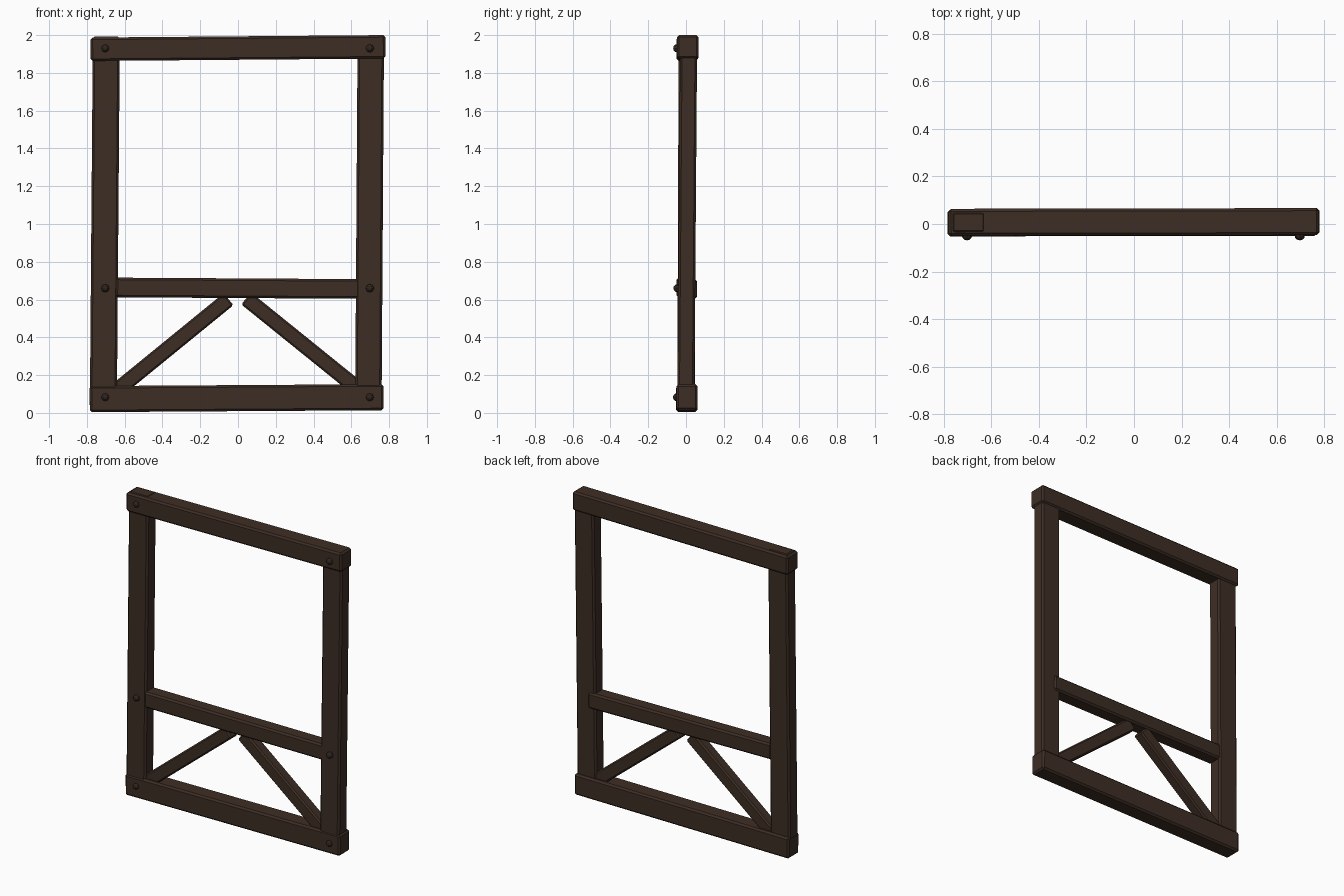
import bpy, bmesh, math
from mathutils import Vector, Matrix

if "Cube" in bpy.data.objects:
    bpy.data.objects.remove(bpy.data.objects["Cube"])


def material(name, rgb):
    m = bpy.data.materials.new(name)
    m.diffuse_color = (*rgb, 1)
    m.use_nodes = True
    m.node_tree.nodes["Principled BSDF"].inputs["Base Color"].default_value = m.diffuse_color
    return m


WOOD = material("dark brown wood", (0.047, 0.027, 0.018))
IRON = material("dark bolt", (0.030, 0.019, 0.014))


def finish(name, bm, mat):
    me = bpy.data.meshes.new(name)
    bmesh.ops.recalc_face_normals(bm, faces=bm.faces)
    bm.to_mesh(me)
    bm.free()
    me.materials.append(mat)
    ob = bpy.data.objects.new(name, me)
    bpy.context.collection.objects.link(ob)
    return ob


def beam(name, start, end, width, depth, bevel=0.011):
    """Chamfered timber between two end centres; width lies in the xz plane."""
    a, b = Vector(start), Vector(end)
    along = (b - a).normalized()
    side = along.cross(Vector((0, 1, 0))).normalized()
    out = side.cross(along)
    rot = Matrix((side, out, along)).transposed().to_4x4()
    bm = bmesh.new()
    bmesh.ops.create_cube(bm, size=1)
    bmesh.ops.scale(bm, vec=(width, depth, (b - a).length), verts=bm.verts)
    bmesh.ops.bevel(bm, geom=bm.edges[:], offset=bevel, segments=1, affect='EDGES')
    bmesh.ops.transform(bm, matrix=Matrix.Translation((a + b) / 2) @ rot, verts=bm.verts)
    return finish(name, bm, WOOD)


# horizontal timbers, slightly out of true
beam("top_beam", (-0.78, 0.007, 1.925), (0.78, 0.010, 1.938), 0.124, 0.114)
beam("bottom_beam", (-0.785, 0.004, 0.073), (0.77, 0.006, 0.083), 0.138, 0.112)
beam("middle_rail", (-0.648, -0.003, 0.664), (0.675, 0.010, 0.656), 0.104, 0.096)

# upright posts, leaning a little
beam("left_post", (-0.713, 0.0, 0.008), (-0.697, 0.007, 1.992), 0.143, 0.092)
beam("right_post", (0.690, -0.001, 0.02), (0.703, 0.014, 1.97), 0.140, 0.090)

# diagonal braces
beam("left_brace", (-0.64, 0.003, 0.121), (-0.050, 0.003, 0.602), 0.082, 0.072, 0.009)
beam("right_brace", (0.64, 0.003, 0.124), (0.043, 0.003, 0.606), 0.082, 0.072, 0.009)

# domed bolt heads on the front
for row, z, y in (("bottom", 0.083, -0.047), ("middle", 0.66, -0.045), ("top", 1.93, -0.046)):
    for side, x in (("left", -0.703), ("right", 0.698)):
        bm = bmesh.new()
        bmesh.ops.create_uvsphere(bm, u_segments=8, v_segments=6, radius=0.022)
        bmesh.ops.rotate(bm, matrix=Matrix.Rotation(math.pi / 2, 3, 'X'), verts=bm.verts)
        bmesh.ops.translate(bm, vec=(x, y, z), verts=bm.verts)
        finish(f"{row}_{side}_bolt", bm, IRON)
